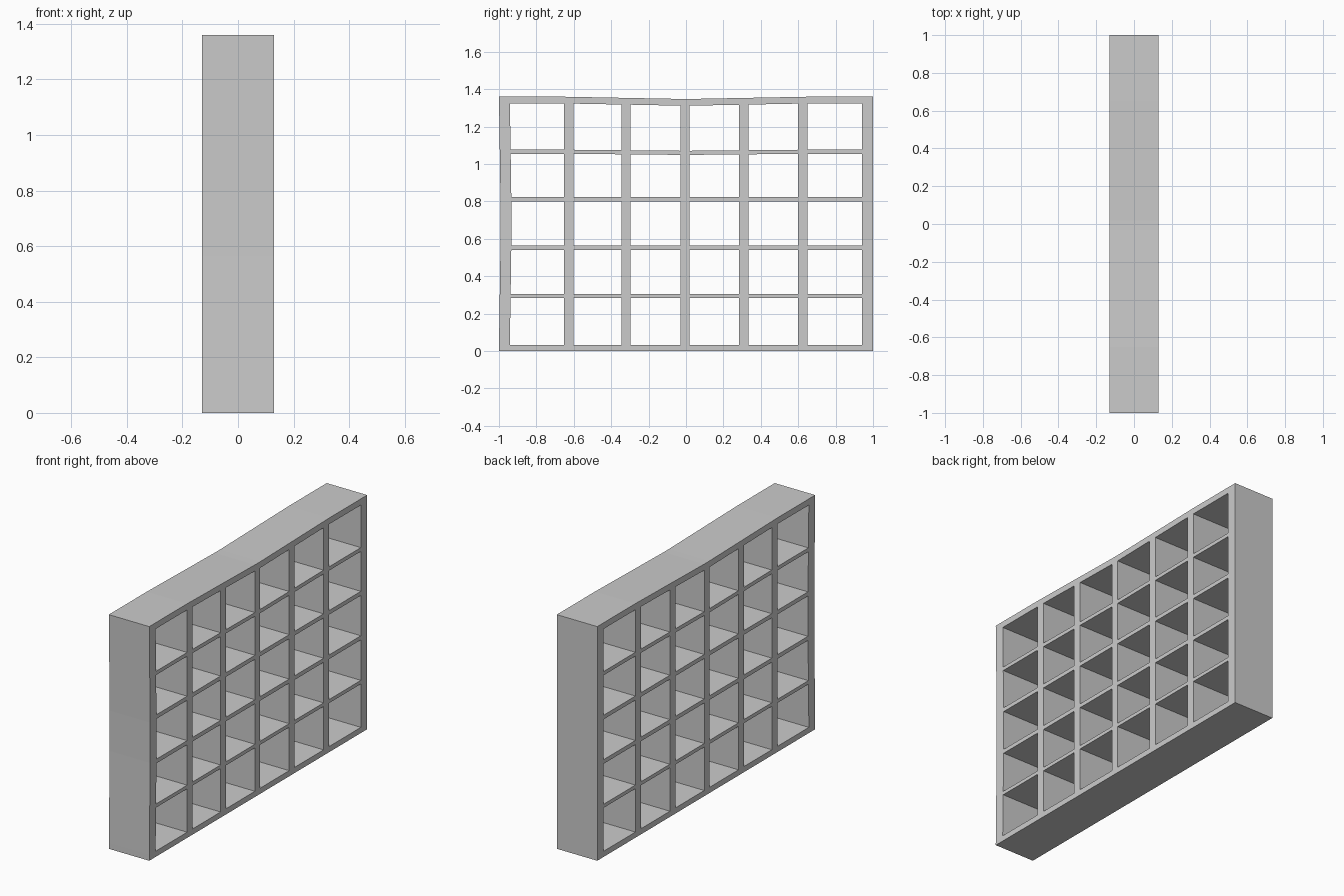
import bpy, bmesh

if "Cube" in bpy.data.objects:
    bpy.data.objects.remove(bpy.data.objects["Cube"])

DEPTH = 0.13
# Board edges across the width and up the height (solid, gap, solid, ...)
ys = [-1, -0.942, -0.652, -0.602, -0.345, -0.296, -0.03, 0.018,
      0.284, 0.333, 0.6, 0.65, 0.942, 1]
zs = [0, 0.033, 0.285, 0.306, 0.541, 0.565, 0.799, 0.823,
      1.055, 1.077, 1.324, 1.36]


def warp(y, z):
    """Slight sag of the upper boards and inward bow of the left side."""
    sag = max(0, 1 - max(0, abs(y) - 0.02) / 0.63)
    if z > 1.3:
        z2 = z - 0.012 * sag
    elif z > 1.0:
        z2 = z - 0.006 * sag
    else:
        z2 = z
    if y < -0.9:
        y += 0.01 * max(0, 1 - abs(z - 0.69) / 0.67)
    return y, z2


# Pigeonhole frame: a flat lattice with open cells, extruded to depth
bm = bmesh.new()
grid = []
for z in zs:
    row = []
    for y in ys:
        wy, wz = warp(y, z)
        row.append(bm.verts.new((-DEPTH, wy, wz)))
    grid.append(row)

for j in range(len(zs) - 1):
    for i in range(len(ys) - 1):
        if i % 2 and j % 2:
            continue  # open compartment
        bm.faces.new((grid[j][i], grid[j + 1][i],
                      grid[j + 1][i + 1], grid[j][i + 1]))

ext = bmesh.ops.extrude_face_region(bm, geom=bm.faces[:], use_keep_orig=True)
for v in ext["geom"]:
    if isinstance(v, bmesh.types.BMVert):
        v.co.x = DEPTH
bmesh.ops.recalc_face_normals(bm, faces=bm.faces[:])

mesh = bpy.data.meshes.new("pigeonhole_shelf")
bm.to_mesh(mesh)
bm.free()
shelf = bpy.data.objects.new("pigeonhole_shelf", mesh)
bpy.context.collection.objects.link(shelf)
